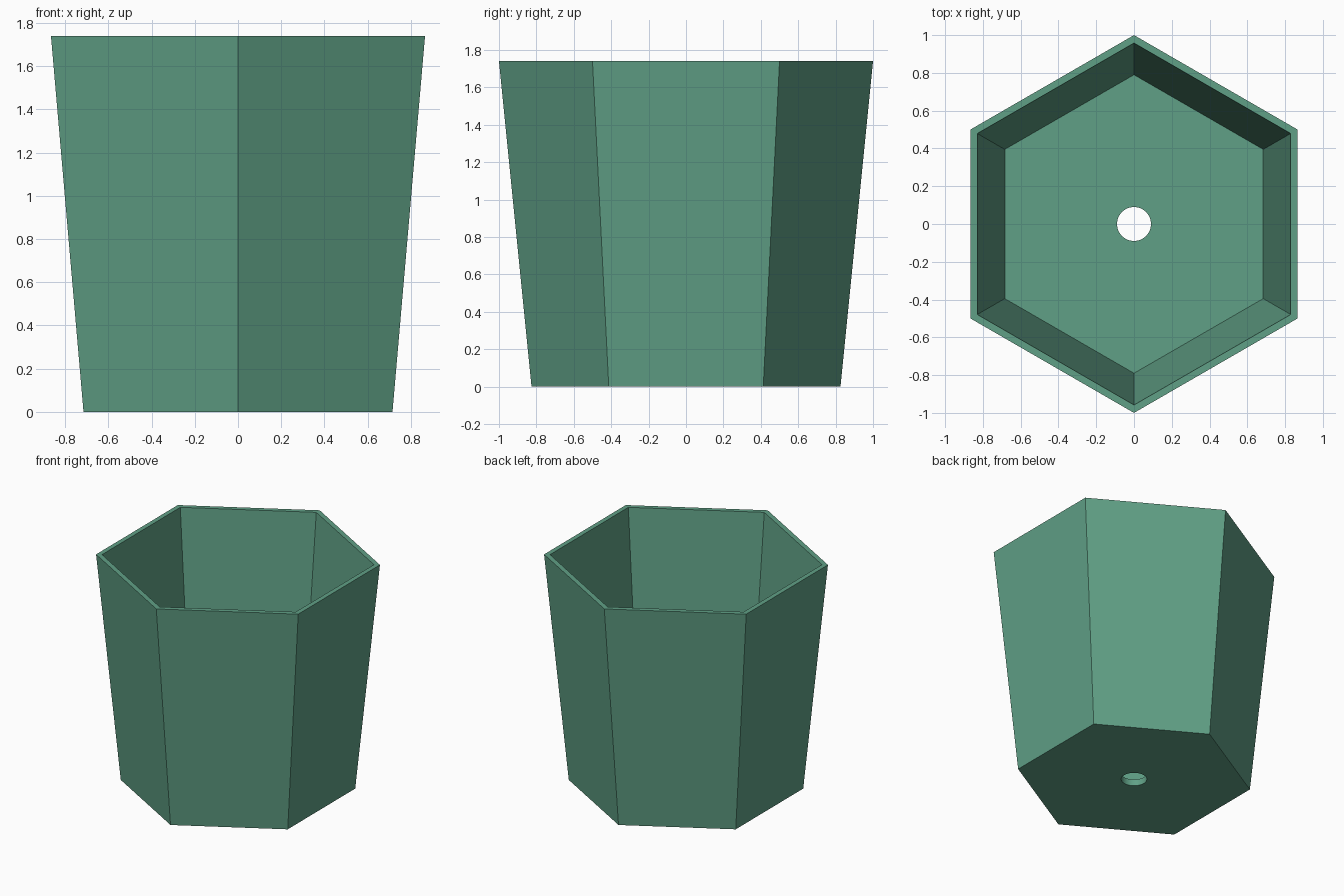
import bpy, bmesh, math

if "Cube" in bpy.data.objects:
    bpy.data.objects.remove(bpy.data.objects["Cube"])

HEIGHT, FLOOR = 1.74, 0.05
SIDES, STEPS = 6, 8            # hexagonal pot, 8 hole segments per side

green = bpy.data.materials.new("sage green")
green.diffuse_color = (0.117, 0.352, 0.238, 1)
green.use_nodes = True
green.node_tree.nodes["Principled BSDF"].inputs["Base Color"].default_value = green.diffuse_color

bm = bmesh.new()


def ring(radius, z, count):
    """Closed ring of vertices with a corner on the y axis."""
    return [bm.verts.new((radius * math.sin(2 * math.pi * i / count),
                          -radius * math.cos(2 * math.pi * i / count), z))
            for i in range(count)]


def wall(a, b, smooth=False):
    """Quads between two rings of equal count."""
    for i in range(len(a)):
        j = (i + 1) % len(a)
        bm.faces.new((a[i], a[j], b[j], b[i])).smooth = smooth


def pierced_plate(outer, hole):
    """Flat hexagon with a round hole, one sector per side."""
    n = len(hole)
    for i in range(SIDES):
        arc = [hole[k % n] for k in range(i * STEPS, (i + 1) * STEPS + 1)]
        bm.faces.new([outer[i], outer[(i + 1) % SIDES]] + arc[::-1])


# Tapered outer shell, rim and inner shell
outer_base = ring(0.826, 0, SIDES)
outer_rim = ring(1.0, HEIGHT, SIDES)
inner_rim = ring(0.958, HEIGHT, SIDES)
inner_floor = ring(0.79, FLOOR, SIDES)
wall(outer_base, outer_rim)
wall(outer_rim, inner_rim)
wall(inner_rim, inner_floor)

# Floor with the drainage hole
hole_low = ring(0.09, 0, SIDES * STEPS)
hole_high = ring(0.09, FLOOR, SIDES * STEPS)
pierced_plate(outer_base, hole_low)
pierced_plate(inner_floor, hole_high)
wall(hole_low, hole_high, smooth=True)

bmesh.ops.recalc_face_normals(bm, faces=bm.faces)
# Keep the hole edges crisp
for e in bm.edges:
    if e.calc_face_angle(0) > math.radians(30):
        e.smooth = False

mesh = bpy.data.meshes.new("planter_pot")
bm.to_mesh(mesh)
bm.free()
mesh.materials.append(green)
pot = bpy.data.objects.new("planter_pot", mesh)
bpy.context.collection.objects.link(pot)
